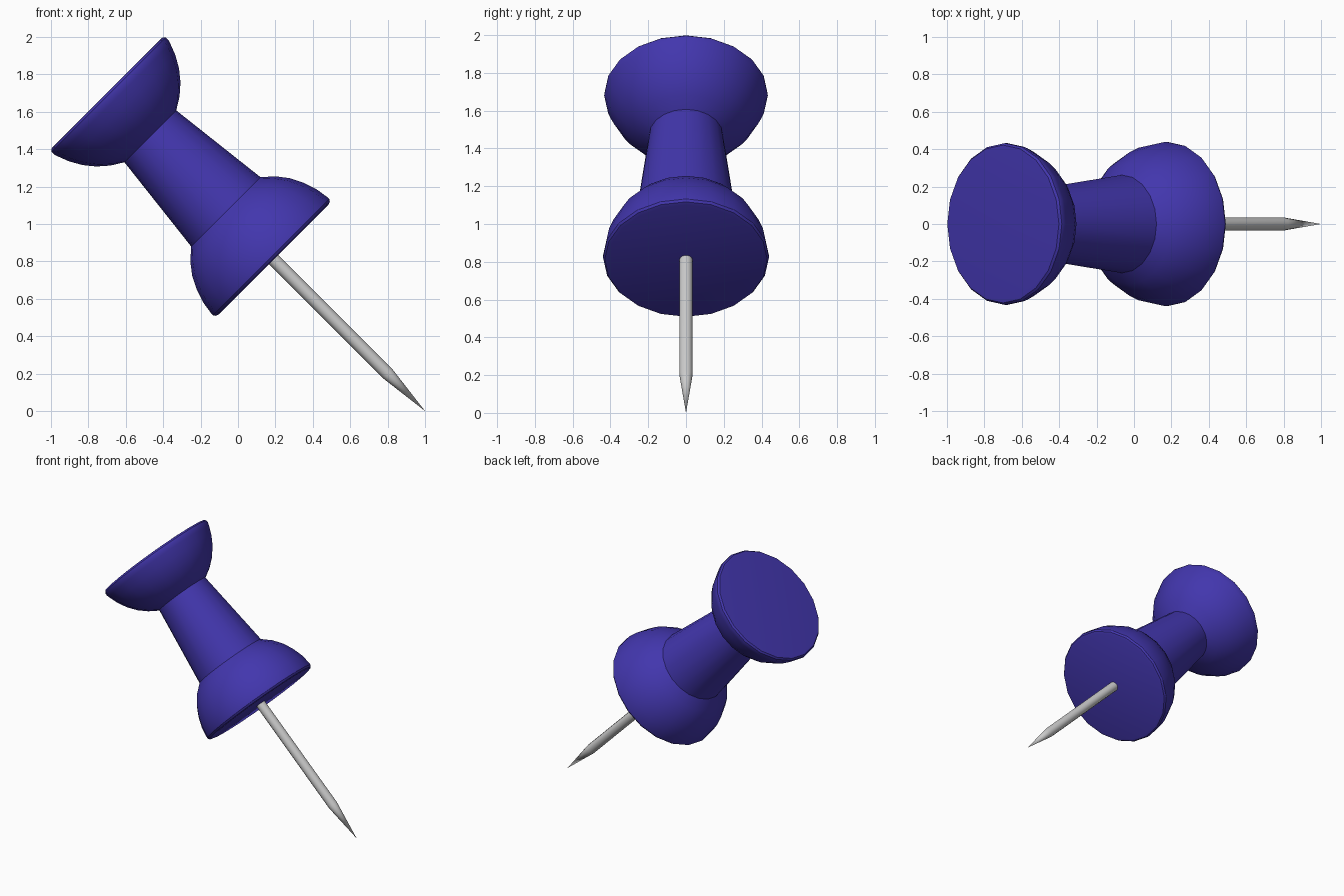
import bpy, bmesh, math
from mathutils import Matrix

if "Cube" in bpy.data.objects:
    bpy.data.objects.remove(bpy.data.objects["Cube"])

# Axis of the pin: from the tip at (1, 0, 0) leaning up and to the left
TILT = Matrix.Translation((1, 0, 0)) @ Matrix.Rotation(math.radians(-45), 4, 'Y')


def lathe(name, profile, sides, color=None, angle=30):
    """Spin (radius, distance from tip) points about the pin axis; r = 0 ends are poles."""
    bm = bmesh.new()
    rings = []
    for r, t in profile:
        n = 1 if r == 0 else sides
        rings.append([bm.verts.new((r * math.cos(2 * math.pi * i / sides),
                                    r * math.sin(2 * math.pi * i / sides), t))
                      for i in range(n)])
    for a, b in zip(rings, rings[1:]):
        for i in range(sides):
            j = (i + 1) % sides
            corners = [a[i % len(a)], a[j % len(a)], b[j % len(b)], b[i % len(b)]]
            bm.faces.new(list(dict.fromkeys(corners)))
    bmesh.ops.recalc_face_normals(bm, faces=bm.faces)
    bm.transform(TILT)
    mesh = bpy.data.meshes.new(name)
    bm.to_mesh(mesh)
    bm.free()
    obj = bpy.data.objects.new(name, mesh)
    bpy.context.collection.objects.link(obj)
    if color:
        mat = bpy.data.materials.new(name + "_color")
        mat.diffuse_color = color
        mat.use_nodes = True
        mat.node_tree.nodes["Principled BSDF"].inputs["Base Color"].default_value = mat.diffuse_color
        mesh.materials.append(mat)
    bpy.ops.object.select_all(action='DESELECT')
    obj.select_set(True)
    bpy.context.view_layer.objects.active = obj
    bpy.ops.object.shade_smooth_by_angle(angle=math.radians(angle))
    return obj


# Plastic grip: domed collar, tapered neck, domed head with rounded rims
lathe("grip", [
    (0, 1.145), (0.412, 1.145), (0.430, 1.150), (0.439, 1.163), (0.439, 1.180),
    (0.428, 1.250), (0.405, 1.320), (0.370, 1.390), (0.322, 1.453), (0.262, 1.506),
    (0.196, 2.077),
    (0.262, 2.118), (0.318, 2.167), (0.365, 2.225), (0.402, 2.290), (0.425, 2.350),
    (0.433, 2.375), (0.432, 2.392), (0.422, 2.404), (0.402, 2.406), (0, 2.406),
], 20, (0.055, 0.037, 0.42, 1))

# Metal needle with a tapered point
lathe("needle", [(0, 0), (0.035, 0.283), (0.035, 1.16), (0, 1.16)], 12, None, 35)
